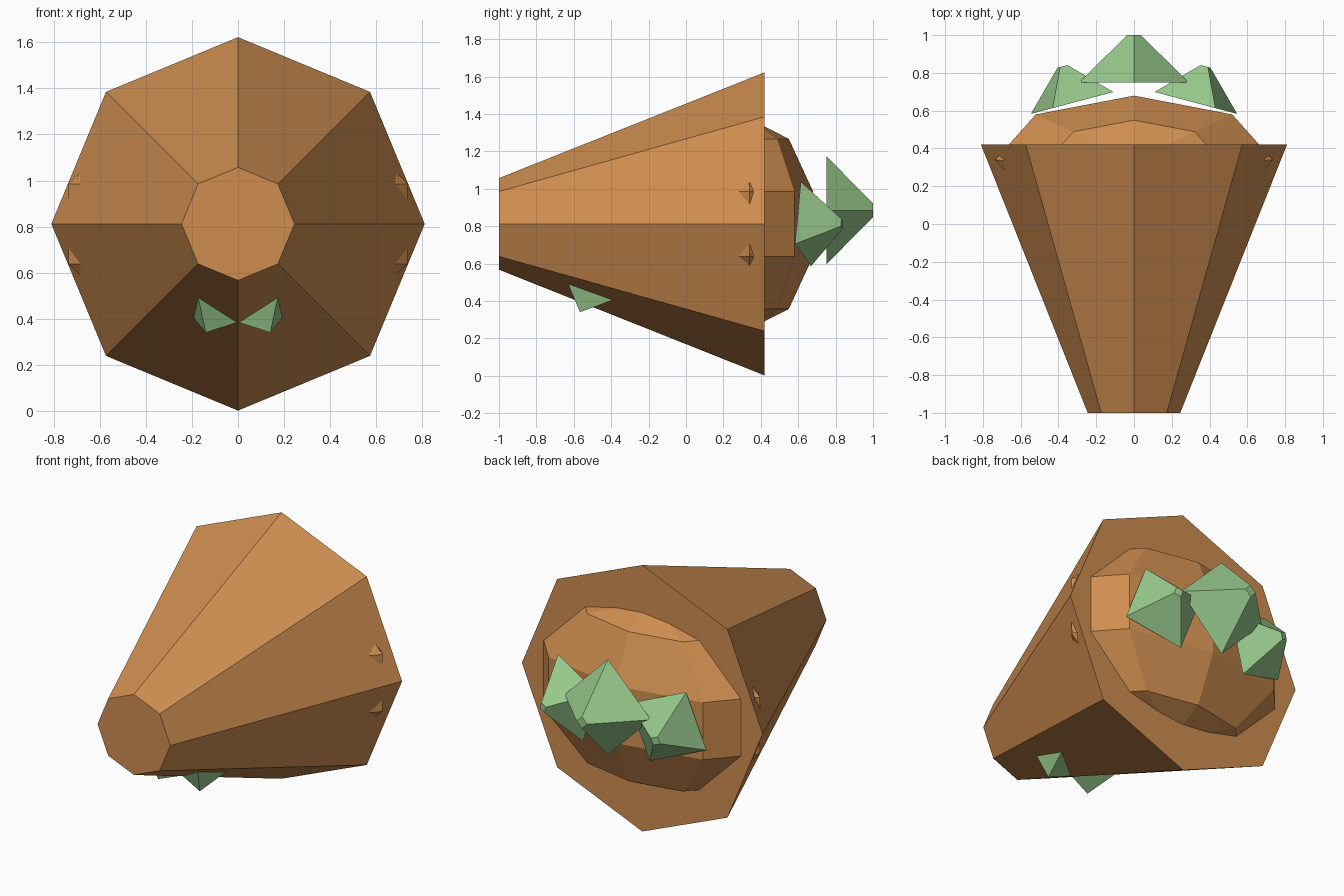
import bpy, bmesh, math
from mathutils import Matrix, Vector

if "Cube" in bpy.data.objects:
    bpy.data.objects.remove(bpy.data.objects["Cube"])

ZC = 0.812  # height of the main axis


def material(name, rgb):
    m = bpy.data.materials.new(name)
    m.diffuse_color = (*rgb, 1)
    m.use_nodes = True
    m.node_tree.nodes["Principled BSDF"].inputs["Base Color"].default_value = m.diffuse_color
    return m


BROWN = material("clay brown", (0.62, 0.27, 0.08))
GREEN = material("leaf green", (0.31, 0.58, 0.26))


def finish(name, bm, mat):
    bmesh.ops.recalc_face_normals(bm, faces=bm.faces[:])
    me = bpy.data.meshes.new(name)
    bm.to_mesh(me)
    bm.free()
    me.materials.append(mat)
    ob = bpy.data.objects.new(name, me)
    bpy.context.collection.objects.link(ob)
    return ob


def frustum(name, mat, sides, r1, r2, depth, base, heading, twist=0, side=1, squash=1):
    """Tapered prism from base point along a horizontal heading (degrees from +y toward +x)."""
    a = math.radians(heading)
    d = Vector((side * math.sin(a), math.cos(a), 0))
    u = Vector((side * math.cos(a), -math.sin(a), 0))
    frame = Matrix((u, (0, 0, 1), d)).transposed().to_4x4()
    frame.translation = (side * base[0], base[1], base[2])
    bm = bmesh.new()
    bmesh.ops.create_cone(bm, cap_ends=True, segments=sides, radius1=r1, radius2=r2, depth=depth,
                          matrix=Matrix.Translation((0, 0, depth / 2)))
    bm.transform(frame @ Matrix.Diagonal((squash, 1, 1, 1)) @ Matrix.Rotation(math.radians(twist), 4, 'Z'))
    return finish(name, bm, mat)


# Main eight-sided body, narrow at the front
frustum("body", BROWN, 8, 0.245, 0.81, 1.42, (0, -1, ZC), 0)

# Faceted dome bulging from the flat back
bm = bmesh.new()
bmesh.ops.create_uvsphere(bm, u_segments=8, v_segments=5, radius=1)
bm.transform(Matrix.Translation((0, 0.34, ZC)) @ Matrix.Diagonal((0.773, 0.357, 0.562, 1)))
finish("back_dome", bm, BROWN)

# Green spikes behind the dome
frustum("back_spike_middle", GREEN, 4, 0.29, 0.036, 0.25, (0, 0.75, 0.885), 0)
for s, label in ((1, "right"), (-1, "left")):
    frustum("back_spike_" + label, GREEN, 4, 0.25, 0.03, 0.2, (0.3275, 0.641, ZC), 14.8, -25.3, s)

    # Small thorns on the flanks
    for z, level in ((0.985, "upper"), (0.648, "lower")):
        frustum(f"thorn_{level}_{label}", BROWN, 4, 0.044, 0.0, 0.045,
                (0.692, 0.335, z), 78, 0, s, 0.8)

    # Green corner poking out of the underside, feet sunk into the body
    tip = Vector((0.14, -0.567, 0.34))
    feet = [(Vector((0.172, -0.63, 0.49)), 1.15),
            (Vector((0.19, -0.40, 0.402)), 1.08),
            (Vector((0.0, -0.535, 0.386)), 1.0)]
    bm = bmesh.new()
    for p in [tip] + [tip + (f - tip) * k for f, k in feet]:
        bm.verts.new((s * p.x, p.y, p.z))
    bmesh.ops.convex_hull(bm, input=bm.verts[:])
    finish("under_spike_" + label, bm, GREEN)
